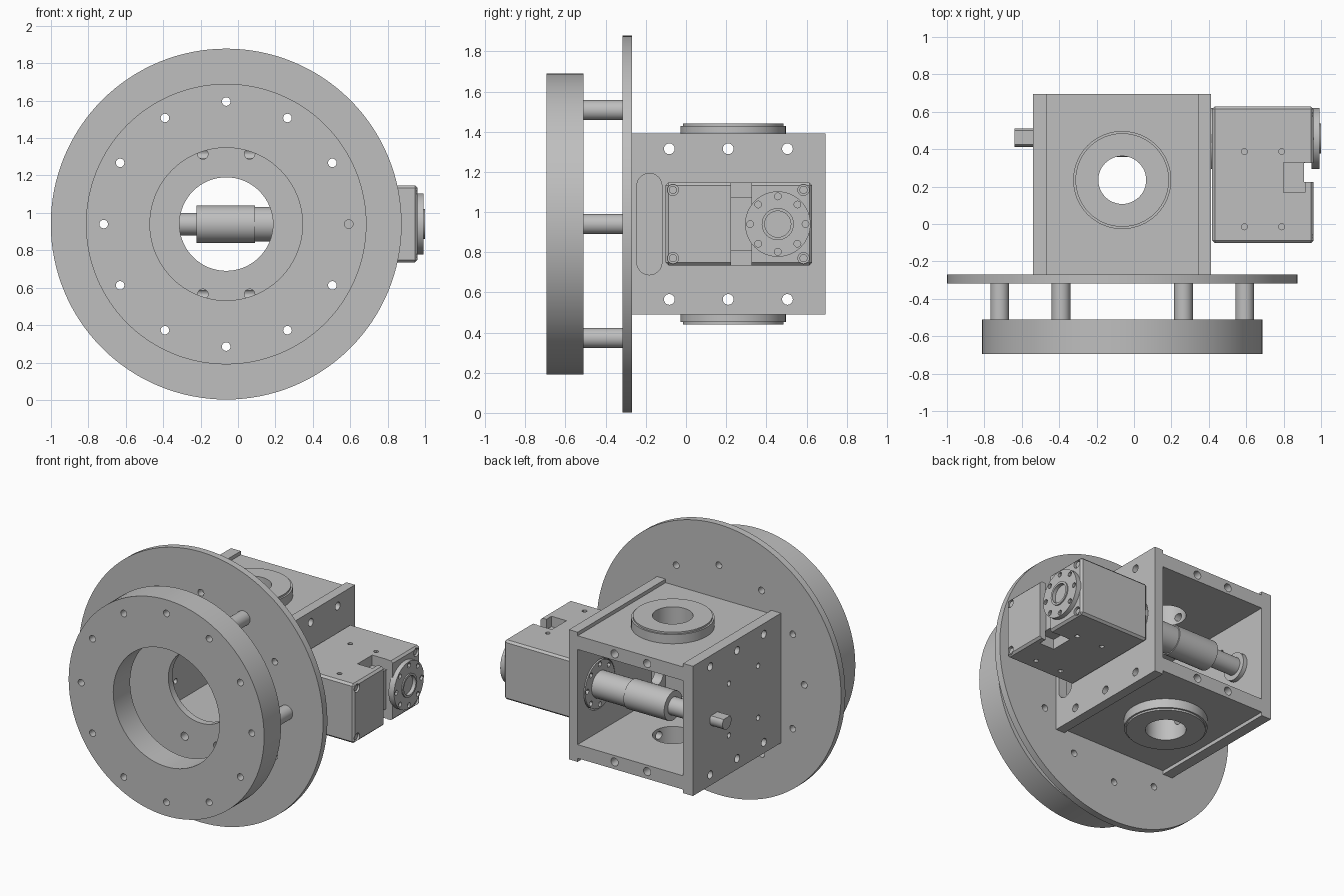
import bpy
import bmesh
from math import cos, sin, pi, radians
from mathutils import Matrix, Vector

old = bpy.data.objects.get("Cube")
if old:
    bpy.data.objects.remove(old, do_unlink=True)

grey = bpy.data.materials.new("light grey metal")
grey.use_nodes = True
tone = (0.52, 0.52, 0.52, 1)
grey.diffuse_color = tone
grey.node_tree.nodes["Principled BSDF"].inputs["Base Color"].default_value = tone

CX, CZ = -0.063, 0.94      # axis of the round plates
SY = 0.457                 # drive shaft axis in y
BY = 0.235                 # pivot axis in y
TURN = {"x": Matrix.Rotation(pi / 2, 4, "Y"),
        "y": Matrix.Rotation(pi / 2, 4, "X"),
        "z": Matrix.Identity(4)}


def add_box(bm, x, y, z, bevel=0):
    """Box from (low, high) ranges."""
    spans = (x, y, z)
    mid = Vector([(a + b) / 2 for a, b in spans])
    size = [b - a for a, b in spans]
    new = bmesh.ops.create_cube(bm, size=1, matrix=Matrix.Translation(mid) @ Matrix.Diagonal((*size, 1)))
    if bevel:
        edges = list({e for v in new["verts"] for e in v.link_edges})
        bmesh.ops.bevel(bm, geom=edges, offset=bevel, segments=1, affect="EDGES")


def add_rod(bm, axis, span, a, b, r, sides=24):
    """Cylinder along an axis; a and b are its other two coordinates in xyz order."""
    mid = (span[0] + span[1]) / 2
    place = {"x": (mid, a, b), "y": (a, mid, b), "z": (a, b, mid)}[axis]
    bmesh.ops.create_cone(bm, cap_ends=True, segments=sides, radius1=r, radius2=r,
                          depth=span[1] - span[0],
                          matrix=Matrix.Translation(place) @ TURN[axis])


def make(name, bm):
    mesh = bpy.data.meshes.new(name)
    bmesh.ops.recalc_face_normals(bm, faces=bm.faces)
    bm.to_mesh(mesh)
    bm.free()
    mesh.materials.append(grey)
    ob = bpy.data.objects.new(name, mesh)
    bpy.context.collection.objects.link(ob)
    return ob


def part(name, build, cut=None):
    """Build a solid, subtract the cutter if given, and shade it."""
    bm = bmesh.new()
    build(bm)
    ob = make(name, bm)
    if cut:
        bm = bmesh.new()
        cut(bm)
        cutter = make(name + "_cutter", bm)
        cutter.hide_render = True
        mod = ob.modifiers.new("holes", "BOOLEAN")
        mod.object, mod.operation = cutter, "DIFFERENCE"
        mod.solver, mod.use_self = "EXACT", True
        bpy.context.view_layer.update()
        graph = bpy.context.evaluated_depsgraph_get()
        mesh = bpy.data.meshes.new_from_object(ob.evaluated_get(graph))
        ob.modifiers.clear()
        ob.data = mesh
        bpy.data.objects.remove(cutter, do_unlink=True)
    bpy.ops.object.select_all(action="DESELECT")
    ob.select_set(True)
    bpy.context.view_layer.objects.active = ob
    bpy.ops.object.shade_smooth_by_angle(angle=radians(30))
    return ob


def bolt_circle(step=30, r=0.655):
    return [(CX + r * cos(radians(t)), CZ + r * sin(radians(t))) for t in range(0, 360, step)]


def bolt_holes(bm):
    for x, z in bolt_circle():
        add_rod(bm, "y", (-1, 0), x, z, 0.023, 16)


def frame_end_holes(bm):
    # bolts running front to back into the frame's top and bottom plates
    for x in (CX - 0.125, CX + 0.125):
        for z in (CZ - 0.375, CZ + 0.375):
            add_rod(bm, "y", (-0.5, -0.1), x, z, 0.028, 16)
            add_rod(bm, "y", (0.6, 0.8), x, z, 0.028, 16)


def side_holes(bm):
    for y in (-0.083, 0.21, 0.505):
        for z in (CZ - 0.375, CZ + 0.375):
            add_rod(bm, "x", (-0.7, 0.6), y, z, 0.027, 16)


# Front ring and mounting disc
def ring_cut(bm):
    add_rod(bm, "y", (-0.8, -0.4), CX, CZ, 0.408, 96)
    bolt_holes(bm)


def disc_cut(bm):
    add_rod(bm, "y", (-0.5, -0.1), CX, CZ, 0.25, 64)
    bolt_holes(bm)
    frame_end_holes(bm)


part("front_ring", lambda bm: add_rod(bm, "y", (-0.695, -0.51), CX, CZ, 0.75, 128), ring_cut)
part("mounting_disc", lambda bm: add_rod(bm, "y", (-0.317, -0.27), CX, CZ, 0.938, 128), disc_cut)


# Hollow spacer posts
def posts(bm):
    for x, z in bolt_circle(60):
        add_rod(bm, "y", (-0.51, -0.317), x, z, 0.05)


part("spacer_posts", posts, bolt_holes)


# Frame top and bottom plates, each with a pivot boss
def plate_cut(bm):
    add_rod(bm, "z", (0.3, 1.6), CX, BY, 0.128, 48)
    frame_end_holes(bm)
    side_holes(bm)


for name, s in (("bottom", -1), ("top", 1)):
    def plate(bm):
        add_box(bm, (-0.465, 0.345), (-0.27, 0.695), sorted((CZ + s * 0.33, CZ + s * 0.425)))

    def boss(bm):
        add_rod(bm, "z", sorted((CZ + s * 0.425, CZ + s * 0.5)), CX, BY, 0.262, 64)
        rim = [e for e in bm.edges if all(abs(v.co.z - CZ) > 0.49 for v in e.verts)]
        bmesh.ops.bevel(bm, geom=rim, offset=0.012, segments=2, affect="EDGES")

    part("frame_" + name, plate, plate_cut)
    part("pivot_boss_" + name, boss, lambda bm: add_rod(bm, "z", (0.3, 1.6), CX, BY, 0.128, 48))


# Frame side plates
def motor_side_cut(bm):
    side_holes(bm)
    add_rod(bm, "x", (0.3, 0.5), SY, CZ, 0.17, 48)
    # rounded cable slot
    add_box(bm, (0.3, 0.5), (-0.245, -0.12), (CZ - 0.19, CZ + 0.19))
    for z in (CZ - 0.19, CZ + 0.19):
        add_rod(bm, "x", (0.29, 0.51), -0.1825, z, 0.0625, 32)


def bearing_side_cut(bm):
    side_holes(bm)
    for y in (-0.02, 0.3):
        for z in (CZ - 0.18, CZ + 0.18):
            add_rod(bm, "x", (-0.6, -0.4), y, z, 0.018, 16)


part("motor_side_plate", lambda bm: add_box(bm, (0.345, 0.412), (-0.27, 0.695), (0.49, 1.39)), motor_side_cut)
part("bearing_side_plate", lambda bm: add_box(bm, (-0.54, -0.465), (-0.27, 0.695), (0.49, 1.39)), bearing_side_cut)


# Motor housing with stepped notch between its two blocks
def motor_cut(bm):
    for z in ((0.6, 0.805), (1.075, 1.3)):
        add_box(bm, (0.8, 0.915), (0.168, 0.328), z)
    add_box(bm, (0.91, 1.1), (0.225, 0.325), (0.6, 1.3))
    for z in (CZ - 0.17, CZ + 0.17):
        for y in (-0.065, 0.585):
            add_rod(bm, "x", (0.93, 1.1), y, z, 0.028, 16)
    for x in (0.59, 0.79):
        for y in (-0.015, 0.387):
            for z in ((0.7, 0.77), (1.11, 1.2)):
                add_rod(bm, "z", z, x, y, 0.016, 12)


part("motor_housing", lambda bm: add_box(bm, (0.418, 0.96), (-0.102, 0.628), (0.735, 1.147), 0.014), motor_cut)


# Round output horns, outside and inside
def horn_cut(bm):
    add_rod(bm, "x", (0.975, 1.1), SY, CZ, 0.065, 32)
    for i in range(8):
        t = i * pi / 4
        y, z = SY + 0.138 * cos(t), CZ + 0.138 * sin(t)
        add_rod(bm, "x", (0.975, 1.1), y, z, 0.017, 12)
        add_rod(bm, "x", (0.3, 0.36), y, z, 0.017, 12)


def horns(bm):
    add_rod(bm, "x", (0.95, 0.992), SY, CZ, 0.163, 48)
    add_rod(bm, "x", (0.34, 0.425), SY, CZ, 0.163, 48)


def collar(bm):
    add_rod(bm, "x", (0.975, 1), SY, CZ, 0.08, 32)


part("output_horns", horns, horn_cut)
part("horn_collar", collar, lambda bm: add_rod(bm, "x", (0.9, 1.1), SY, CZ, 0.065, 32))

# Screw heads in the motor housing corners
def screws(bm):
    for z in (CZ - 0.17, CZ + 0.17):
        for y in (-0.065, 0.585):
            add_rod(bm, "x", (0.92, 0.95), y, z, 0.02, 16)


part("motor_screws", screws)


# Drive shaft, coupling and bearing collar
part("coupling_sleeve", lambda bm: add_rod(bm, "x", (-0.222, 0.09), SY, CZ, 0.1, 48))
part("coupling_hub", lambda bm: add_rod(bm, "x", (0.09, 0.345), SY, CZ, 0.092, 48))
part("drive_shaft", lambda bm: add_rod(bm, "x", (-0.47, -0.22), SY, CZ, 0.06, 32))
part("bearing_collar", lambda bm: add_rod(bm, "x", (-0.467, -0.435), SY, CZ, 0.095, 32))
part("shaft_stub", lambda bm: add_rod(bm, "x", (-0.638, -0.5), SY + 0.005, CZ, 0.049, 32),
     lambda bm: add_box(bm, (-0.7, -0.54), (0.3, 0.6), (0.972, 1.1)))
